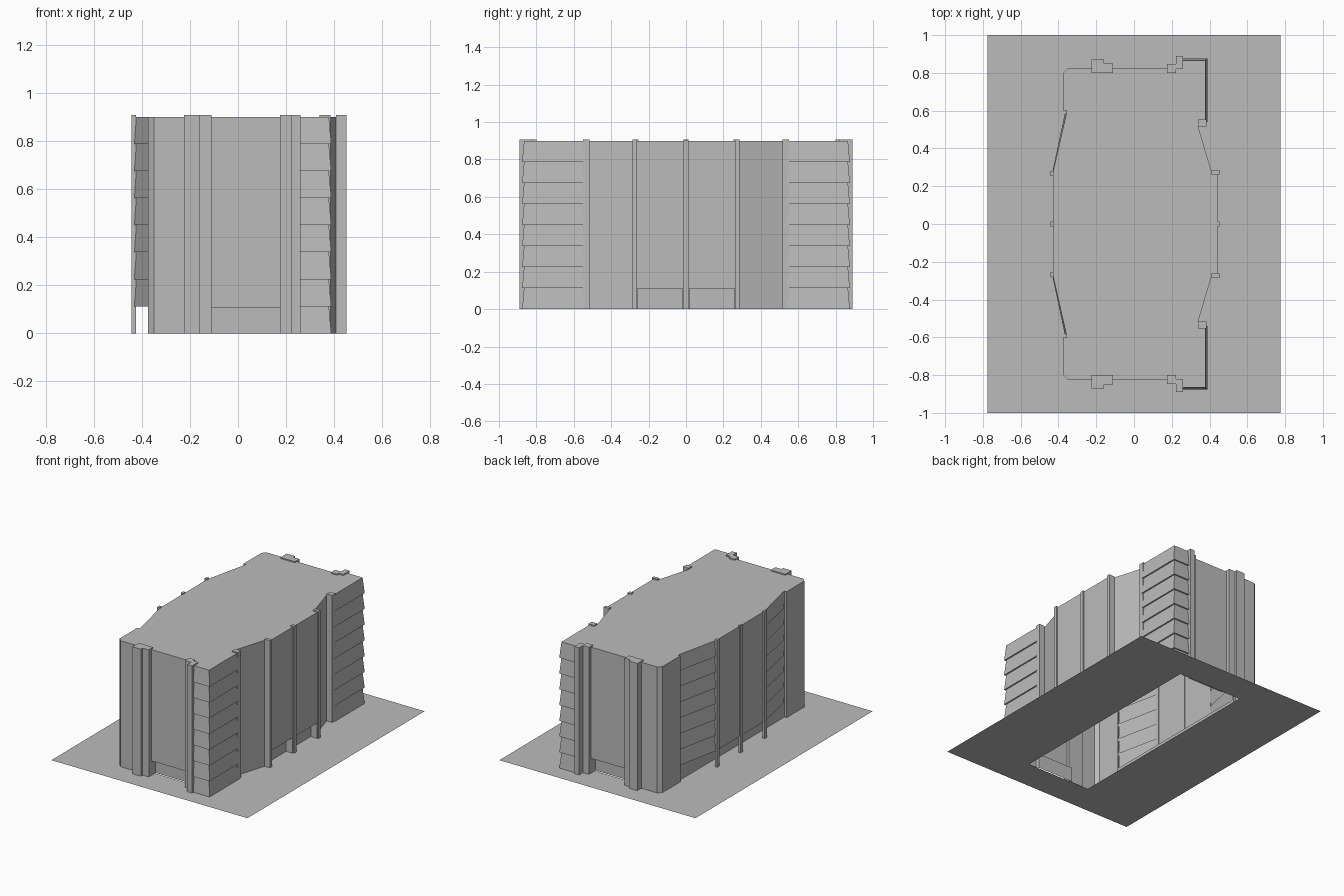
import bpy
import bmesh
from mathutils import Vector

cube = bpy.data.objects.get("Cube")
if cube:
    bpy.data.objects.remove(cube)

grey = bpy.data.materials.new("concrete_grey")
grey.use_nodes = True
grey.diffuse_color = (0.5, 0.5, 0.5, 1)
grey.node_tree.nodes["Principled BSDF"].inputs["Base Color"].default_value = (0.5, 0.5, 0.5, 1)

ROOF = 0.9
TOP = 0.908
FLOOR = ROOF / 8


def make(name, faces, mirror=True):
    """Object from face corner lists, mirrored front to back."""
    bm = bmesh.new()
    for face in faces:
        bm.faces.new([bm.verts.new(p) for p in face])
    bmesh.ops.remove_doubles(bm, verts=bm.verts, dist=0.0002)
    mesh = bpy.data.meshes.new(name)
    bm.to_mesh(mesh)
    bm.free()
    mesh.materials.append(grey)
    obj = bpy.data.objects.new(name, mesh)
    bpy.context.collection.objects.link(obj)
    if mirror:
        mod = obj.modifiers.new("front_to_back", "MIRROR")
        mod.use_axis = (False, True, False)
        mod.merge_threshold = 0.0002
    return obj


def strip(lower, upper, z0, z1):
    """Quads between a lower and an upper plan path."""
    return [[(*lower[i], z0), (*lower[i + 1], z0), (*upper[i + 1], z1), (*upper[i], z1)]
            for i in range(len(lower) - 1)]


def wall(path, z0=0, z1=ROOF):
    return strip(path, path, z0, z1)


def offset(path, d):
    """Plan path moved outwards with mitred corners."""
    pts = [Vector(p) for p in path]
    normals = []
    for a, b in zip(pts, pts[1:]):
        t = (b - a).normalized()
        normals.append(Vector((t.y, -t.x)))
    out = []
    for i, p in enumerate(pts):
        n0, n1 = normals[max(i - 1, 0)], normals[min(i, len(normals) - 1)]
        out.append(tuple(p + (n0 + n1) * d / (1 + n0.dot(n1))))
    return out


def louvres(path, first, depth=0.01):
    """Overlapping panels, one per storey, flaring towards their lower edge."""
    flare = offset(path, depth)
    faces = []
    for k in range(first, 8):
        z = k * FLOOR
        faces += strip(flare, path, z, z + FLOOR)
        faces += strip(path, flare, z, z)
    return faces


def box(x0, x1, y0, y1, z1=TOP):
    ring = [(x0, y0), (x1, y0), (x1, y1), (x0, y1)]
    return wall(ring + ring[:1], 0, z1) + [[(*p, z1) for p in ring]]


def opening(a, b, inward, height):
    """Wall from a to b with a recess at ground level."""
    v = Vector(inward)
    a2, b2 = tuple(Vector(a) + v), tuple(Vector(b) + v)
    faces = wall([a, b], height, ROOF) + wall([a, a2, b2, b], 0, height)
    return faces + [[(*p, height) for p in (a, a2, b2, b)]]


# Plan paths of the front half, running anticlockwise
west_middle = [(-0.43, 0), (-0.43, -0.27)]
west_slope = [(-0.425, -0.27), (-0.358, -0.585)]
west_corner = [(-0.358, -0.585), (-0.358, -0.6), (-0.375, -0.6), (-0.375, -0.8),
               (-0.35, -0.825), (-0.2, -0.825), (-0.11, -0.825)]
entrance = [(-0.11, -0.822), (0.175, -0.822)]
east_corner = [(0.24, -0.866), (0.378, -0.866), (0.378, -0.54)]
east_slope = [(0.34, -0.515), (0.41, -0.28)]
east_middle = [(0.443, -0.28), (0.443, 0)]

# Main walls and roof
make("west_upper_wall", wall(west_middle, FLOOR))
make("west_sloped_louvres", louvres(west_slope, 1, 0.008))
make("west_ground_wall", wall([(-0.358, 0), (-0.358, -0.585)], 0, FLOOR))
soffit = [(-0.358, 0), (-0.358, -0.585), (-0.43, -0.27), (-0.43, 0)]
make("west_soffit", [[(*p, FLOOR) for p in soffit]])
make("west_corner_wall", wall(west_corner))
make("entrance_wall", opening(*entrance, (0, 0.05), 0.105))
make("corner_louvres", louvres(east_corner, 0))
make("east_sloped_wall", wall(east_slope))
make("east_middle_wall", wall([(0.443, -0.28), (0.443, -0.26)])
     + opening((0.443, -0.26), (0.443, -0.018), (-0.05, 0), 0.11)
     + wall([(0.443, -0.018), (0.443, 0)]))
outline = (west_middle + west_slope[1:] + west_corner[1:] + entrance
           + [(0.175, -0.845), (0.24, -0.845)] + east_corner
           + [(0.34, -0.54)] + east_slope + east_middle)
make("roof", [[(*p, ROOF) for p in outline]])

# Pilasters: x range, y range
pilasters = {
    "entrance_left_pilaster": (-0.225, -0.158, -0.87, -0.80),
    "entrance_left_step": (-0.158, -0.11, -0.85, -0.80),
    "entrance_right_step": (0.175, 0.222, -0.847, -0.80),
    "entrance_right_pilaster": (0.222, 0.26, -0.89, -0.82),
    "east_corner_pilaster": (0.34, 0.384, -0.552, -0.515),
    "east_middle_pilaster": (0.408, 0.452, -0.285, -0.262),
    "west_middle_pilaster": (-0.443, -0.425, -0.28, -0.255),
}
for name, size in pilasters.items():
    make(name, box(*size))
make("west_centre_pilaster", box(-0.441, -0.425, -0.013, 0.013), False)
make("east_centre_pilaster", box(0.425, 0.452, -0.013, 0.013, 0.905), False)

# Ground sheet with a rectangular hole under the building
outer = [(-0.775, -1), (0.775, -1), (0.775, 1), (-0.775, 1)]
inner = [(-0.254, -0.78), (0.254, -0.78), (0.254, 0.78), (-0.254, 0.78)]
make("ground_sheet", strip(outer + outer[:1], inner + inner[:1], 0, 0), False)
